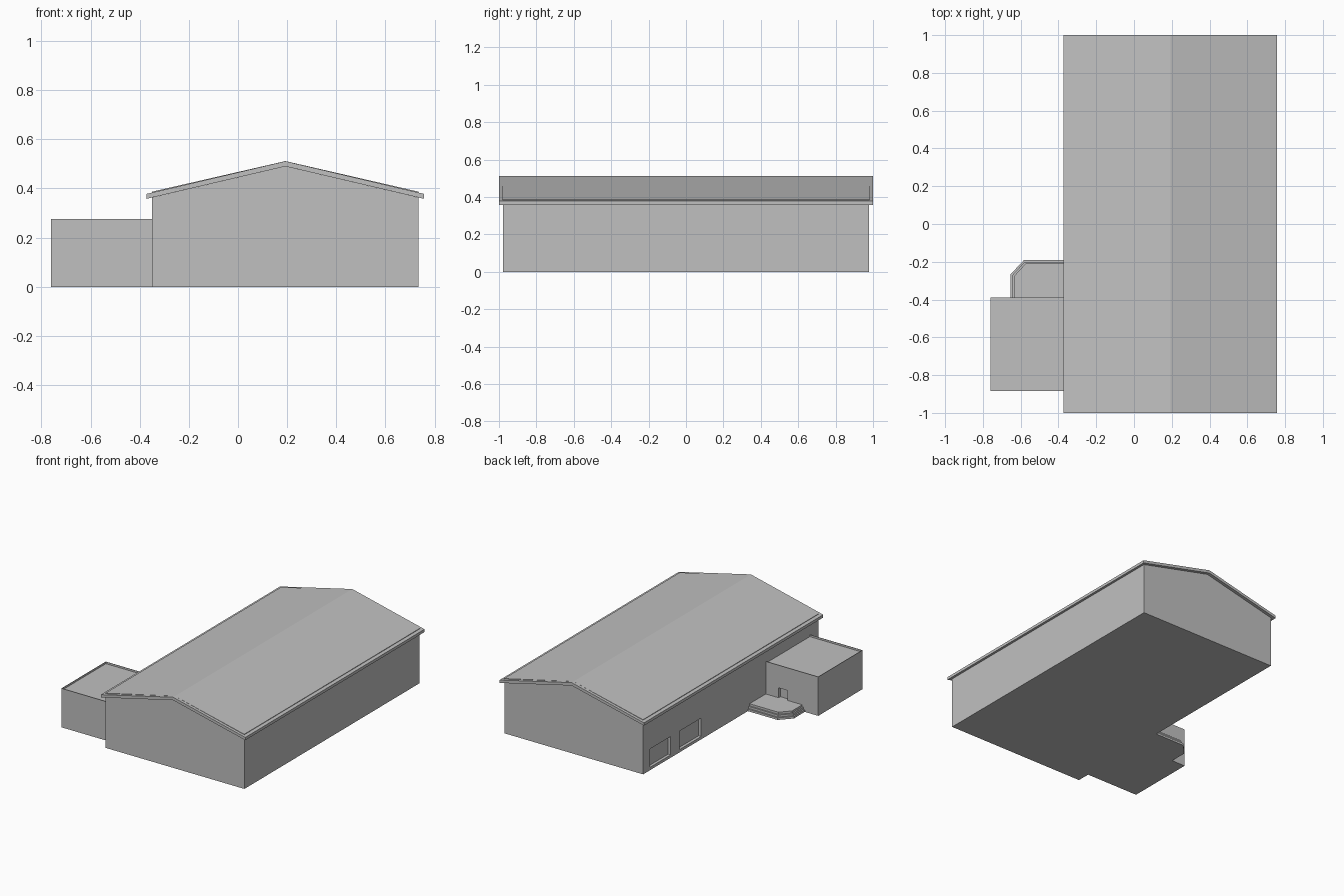
import bpy
import bmesh
from mathutils import Vector

old = bpy.data.objects.get("Cube")
if old:
    bpy.data.objects.remove(old, do_unlink=True)

grey = bpy.data.materials.new("plain grey")
grey.use_nodes = True
tone = (0.53, 0.53, 0.53, 1)
grey.diffuse_color = tone
grey.node_tree.nodes["Principled BSDF"].inputs["Base Color"].default_value = tone


def prism(name, points, sweep):
    """Extrude a closed 3D outline along a vector."""
    bm = bmesh.new()
    face = bm.faces.new([bm.verts.new(p) for p in points])
    ext = bmesh.ops.extrude_face_region(bm, geom=[face])
    bmesh.ops.translate(bm, vec=Vector(sweep),
                        verts=[v for v in ext["geom"] if isinstance(v, bmesh.types.BMVert)])
    bmesh.ops.recalc_face_normals(bm, faces=bm.faces)
    mesh = bpy.data.meshes.new(name)
    bm.to_mesh(mesh)
    bm.free()
    mesh.materials.append(grey)
    obj = bpy.data.objects.new(name, mesh)
    bpy.context.collection.objects.link(obj)
    return obj


def box(name, x, y, z):
    base = [(x[0], y[0], z[0]), (x[1], y[0], z[0]), (x[1], y[1], z[0]), (x[0], y[1], z[0])]
    return prism(name, base, (0, 0, z[1] - z[0]))


def cut(obj, x, y, z):
    """Cut a box-shaped recess, then discard the cutter."""
    cutter = box("recess_cutter", x, y, z)
    cutter.hide_render = True
    mod = obj.modifiers.new("recess", "BOOLEAN")
    mod.operation = "DIFFERENCE"
    mod.solver = "EXACT"
    mod.object = cutter
    bpy.context.view_layer.objects.active = obj
    bpy.ops.object.modifier_apply(modifier=mod.name)
    bpy.data.objects.remove(cutter, do_unlink=True)


def gable(name, outline, half_length):
    return prism(name, [(x, -half_length, z) for x, z in outline], (0, 2 * half_length, 0))


LEFT, RIGHT, RIDGE = -0.35, 0.735, 0.193
ANNEX_X, ANNEX_FRONT, ANNEX_BACK = -0.76, -0.885, -0.39

# Main hall with two wide recessed openings
hall = gable("hall_walls", [(LEFT, 0), (RIGHT, 0), (RIGHT, 0.363), (RIDGE, 0.49), (LEFT, 0.363)], 0.978)
for y0, y1 in ((0.67, 0.9), (0.33, 0.57)):
    cut(hall, (LEFT - 0.05, LEFT + 0.02), (y0, y1), (0.02, 0.15))

# Overhanging roof slab and its slightly raised covering
gable("roof", [(-0.372, 0.358), (RIDGE, 0.49), (0.757, 0.358),
               (0.757, 0.378), (RIDGE, 0.511), (-0.372, 0.378)], 1.0)
gable("roof_covering", [(LEFT, 0.375), (RIDGE, 0.505), (RIGHT, 0.375),
                        (RIGHT, 0.387), (RIDGE, 0.5115), (LEFT, 0.387)], 0.98)

# Flat-roofed annex with a recessed doorway
annex = box("annex_walls", (ANNEX_X, LEFT), (ANNEX_FRONT, ANNEX_BACK), (0, 0.262))
cut(annex, (-0.52, -0.45), (ANNEX_BACK - 0.02, ANNEX_BACK + 0.05), (0.045, 0.115))

# Thin parapet around the annex roof
rim = 0.003
box("parapet_side", (ANNEX_X, ANNEX_X + rim), (ANNEX_FRONT, ANNEX_BACK), (0.262, 0.275))
for name, y in (("parapet_front", ANNEX_FRONT), ("parapet_back", ANNEX_BACK - rim)):
    box(name, (ANNEX_X + rim, LEFT), (y, y + rim), (0.262, 0.275))

# Chamfered entrance steps
for i in range(3):
    d = 0.01 * i
    z = 0.015 * i
    outline = [(LEFT, ANNEX_BACK), (-0.655 + d, ANNEX_BACK), (-0.655 + d, -0.268 - d * 0.4),
               (-0.582 + d * 0.4, -0.19 - d), (LEFT, -0.19 - d)]
    prism(f"entrance_step_{i + 1}", [(x, y, z) for x, y in outline], (0, 0, 0.015))
